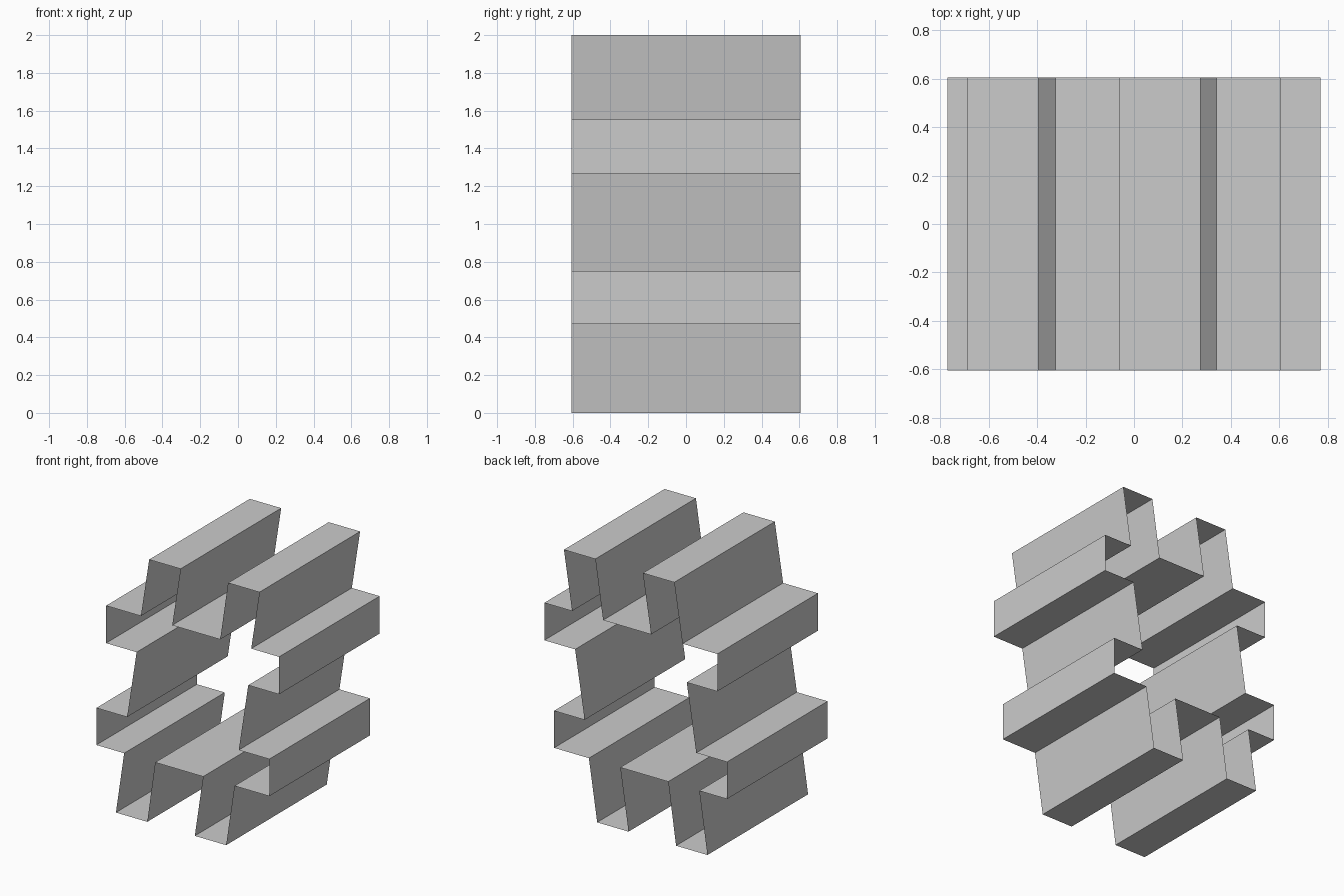
import bpy
import bmesh

if "Cube" in bpy.data.objects:
    bpy.data.objects.remove(bpy.data.objects["Cube"])

HALF_DEPTH = 0.605
LEVELS = [0.0, 0.47, 0.752, 1.267, 1.552, 2.0]

# Half of the toothed outline as (x, height level), clockwise seen from the front
half = [(-0.324, 5), (-0.06, 5), (-0.13, 4), (0.274, 4), (0.34, 5), (0.604, 5),
        (0.535, 4), (0.769, 4), (0.769, 3), (0.51, 3), (0.43, 2), (0.687, 2),
        (0.687, 1), (0.394, 1)]

# The other half is the same outline turned by 180 degrees
outline = half + [(-x, 5 - level) for x, level in half]

# Open-ended sheet swept from front to back, normals facing outward
bm = bmesh.new()
front, back = [[bm.verts.new((x, y, LEVELS[level])) for x, level in outline]
               for y in (-HALF_DEPTH, HALF_DEPTH)]
count = len(outline)
for i in range(count):
    j = (i + 1) % count
    bm.faces.new((front[i], front[j], back[j], back[i]))

mesh = bpy.data.meshes.new("toothed_sleeve")
bm.to_mesh(mesh)
bm.free()
sleeve = bpy.data.objects.new("toothed_sleeve", mesh)
bpy.context.collection.objects.link(sleeve)
